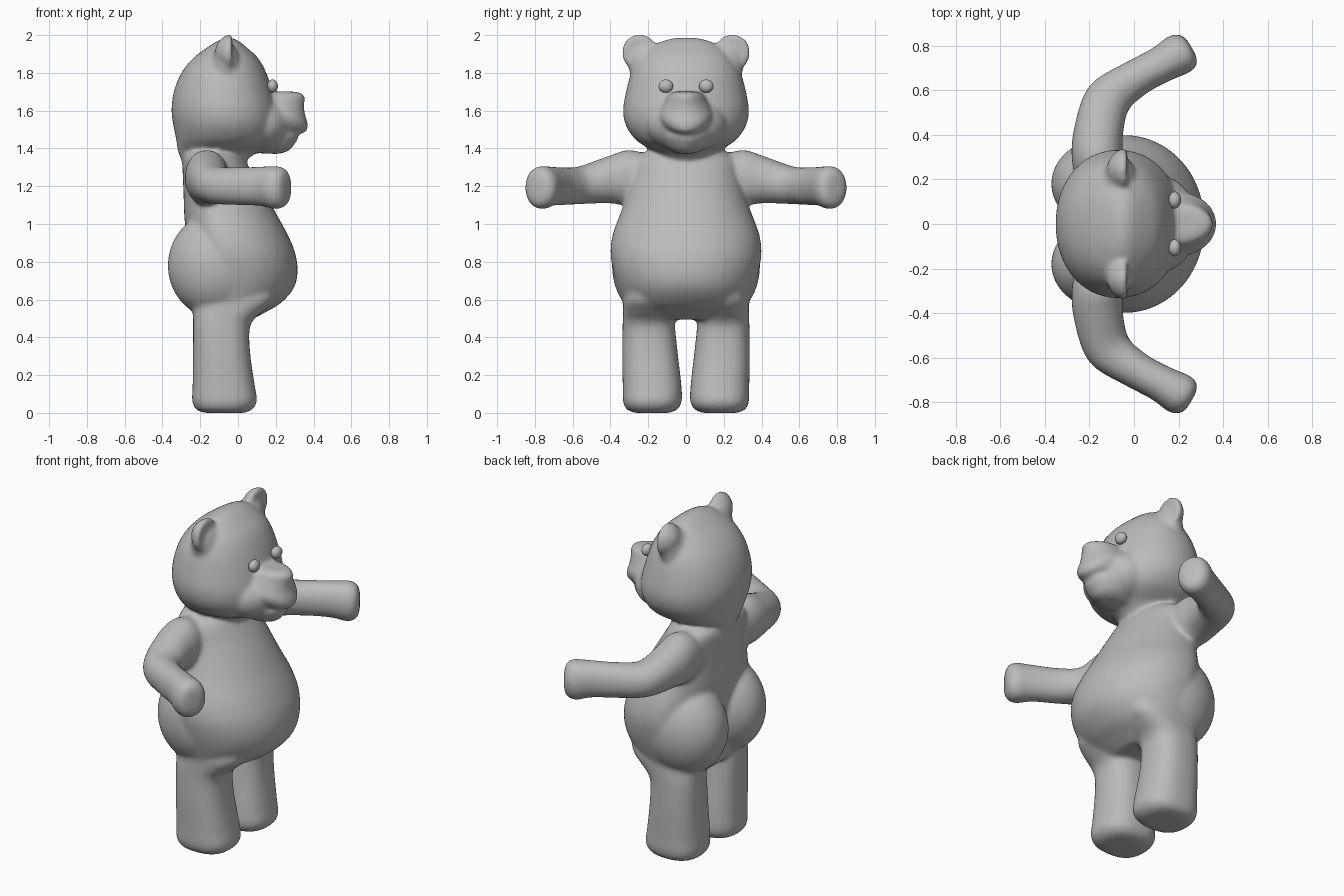
import bpy, bmesh, math
from mathutils import Vector, Matrix

mat = bpy.data.materials.new("plain grey")
mat.diffuse_color = (0.5, 0.5, 0.5, 1)


def catmull(rows, steps=5):
    """Smoothly interpolate a list of equal-length rows."""
    out = []
    for i in range(len(rows) - 1):
        p0, p1 = rows[max(i - 1, 0)], rows[i]
        p2, p3 = rows[i + 1], rows[min(i + 2, len(rows) - 1)]
        for k in range(steps):
            t = k / steps
            out.append([b + 0.5 * t * (c - a + t * (2*a - 5*b + 4*c - d + t * (3*(b - c) + d - a)))
                        for a, b, c, d in zip(p0, p1, p2, p3)])
    return out + [list(rows[-1])]


def skin(bm, rings):
    """Close a stack of rings into a solid."""
    vs = [[bm.verts.new(p) for p in r] for r in rings]
    n = len(vs[0])
    for a, b in zip(vs, vs[1:]):
        for i in range(n):
            j = (i + 1) % n
            bm.faces.new((a[i], a[j], b[j], b[i]))
    bm.faces.new(vs[0][::-1])
    bm.faces.new(vs[-1])


def ring(c, u, w, n=2.0, count=48):
    pts = []
    for i in range(count):
        a = 2 * math.pi * i / count
        ca, sa = math.cos(a), math.sin(a)
        pts.append(c + u * math.copysign(abs(ca) ** (2 / n), ca)
                   + w * math.copysign(abs(sa) ** (2 / n), sa))
    return pts


def stack(bm, rows, side=0, n=2.0, bend=0.0, mid=0.5):
    """Upright loft; rows are z, back x, front x, half width, (y offset)."""
    rings = []
    for z, x0, x1, hw, off in catmull([r if len(r) == 5 else r + (0,) for r in rows]):
        xm = x0 + (x1 - x0) * mid          # widest point
        r = ring(Vector((xm, side * off, z)), Vector((x1 - xm, 0, 0)), Vector((0, hw, 0)), n)
        for p in r:
            if p.x < xm:
                p.x = xm + (p.x - xm) * mid / (1 - mid)
            p.z += bend * p.y ** 2
        rings.append(r)
    skin(bm, rings)


def ball(bm, c, r):
    m = Matrix.Translation(c) @ Matrix.Diagonal((*r, 1))
    return bmesh.ops.create_uvsphere(bm, u_segments=48, v_segments=28, radius=1, matrix=m)["verts"]


def finish(bm, name):
    bmesh.ops.recalc_face_normals(bm, faces=bm.faces[:])
    for f in bm.faces:
        f.smooth = True
    me = bpy.data.meshes.new(name)
    bm.to_mesh(me)
    bm.free()
    me.materials.append(mat)
    ob = bpy.data.objects.new(name, me)
    bpy.context.collection.objects.link(ob)
    return ob


body = bmesh.new()

# torso with round belly, widest behind the middle
stack(body, [(.495, -.20, .075, .27), (.53, -.23, .14, .31), (.58, -.24, .225, .333),
             (.66, -.25, .295, .36), (.75, -.255, .316, .385), (.85, -.265, .302, .40),
             (.95, -.275, .26, .387), (1.05, -.285, .205, .35), (1.15, -.288, .15, .315),
             (1.25, -.292, .09, .29), (1.33, -.295, .04, .28), (1.37, -.285, .01, .24),
             (1.39, -.25, -.03, .20)], n=2.1, mid=.38)

# head and neck
stack(body, [(1.30, -.285, .02, .14), (1.35, -.305, .06, .145), (1.385, -.318, .11, .17),
             (1.41, -.322, .15, .215), (1.45, -.328, .19, .27), (1.52, -.342, .21, .318),
             (1.60, -.352, .21, .333), (1.70, -.34, .185, .318), (1.80, -.30, .15, .29),
             (1.88, -.235, .105, .245), (1.94, -.155, .04, .18), (1.97, -.105, .0, .12),
             (1.987, -.07, -.035, .05)], n=2.1)

# cheeks blending the muzzle into the face
ball(body, (.12, 0, 1.53), (.165, .215, .15))

# muzzle and lower jaw, curved up into a smile
stack(body, [(1.478, .08, .335, .09), (1.492, .06, .364, .12), (1.53, .05, .37, .142),
             (1.58, .05, .355, .128), (1.63, .05, .35, .108), (1.67, .05, .356, .09),
             (1.69, .08, .342, .068), (1.70, .12, .31, .04)], bend=2)
stack(body, [(1.37, .07, .21, .06), (1.385, .05, .265, .10), (1.42, .05, .298, .122),
             (1.45, .05, .318, .127), (1.466, .05, .315, .12), (1.473, .06, .29, .10)], bend=2)

for s in (1, -1):
    # buttock
    ball(body, (-.11, .18 * s, .78), (.262, .212, .28))

    # leg and foot
    stack(body, [(.0, -.17, .03, .085, .18), (.015, -.218, .07, .13, .18),
                 (.06, -.242, .100, .155, .178), (.15, -.24, .088, .155, .180),
                 (.30, -.238, .066, .148, .190), (.43, -.238, .060, .140, .196),
                 (.49, -.238, .080, .138, .197), (.54, -.238, .135, .138, .196),
                 (.60, -.235, .19, .138, .194), (.70, -.20, .20, .120, .19)], side=s, n=2.5)

    # bent arm: x, y, z, horizontal radius, vertical radius, heading
    arm = [(-.16, .18, 1.24, .10, .12, 0), (-.165, .30, 1.245, .115, .147, 0),
           (-.16, .41, 1.235, .111, .125, 8), (-.115, .562, 1.205, .104, .10, 32),
           (0, .65, 1.20, .085, .10, 54), (.12, .715, 1.20, .083, .104, 60),
           (.19, .755, 1.193, .093, .114, 60), (.225, .773, 1.193, .089, .110, 60),
           (.25, .786, 1.193, .07, .088, 60), (.26, .79, 1.193, .035, .045, 60)]
    rings = []
    for x, y, z, ra, rb, h in catmull(arm):
        h = math.radians(h)
        rings.append(ring(Vector((x, y * s, z)),
                          Vector((math.cos(h), -math.sin(h) * s, 0)) * ra,
                          Vector((0, 0, rb)), 2.1))
    skin(body, rings)

    # ear, cupped forward, on a soft base
    c = Vector((-.078, .245 * s, 1.908))
    for v in ball(body, c, (.045, .096, .097)):
        v.co.x += 3.5 * ((v.co.y - c.y) ** 2 + (v.co.z - c.z) ** 2)
    ball(body, (-.065, .205 * s, 1.845), (.075, .10, .115))

# melt the parts into one soft skin
bear = finish(body, "bear_body")
rm = bear.modifiers.new("merge", 'REMESH')
rm.mode = 'VOXEL'
rm.voxel_size = 0.011
rm.use_smooth_shade = True
sm = bear.modifiers.new("soften", 'SMOOTH')
sm.factor = 0.5
sm.iterations = 14

# eyes
for s, side in ((1, "left"), (-1, "right")):
    eye = bmesh.new()
    ball(eye, (.183, .107 * s, 1.73), (.028, .038, .035))
    finish(eye, side + "_eye")
